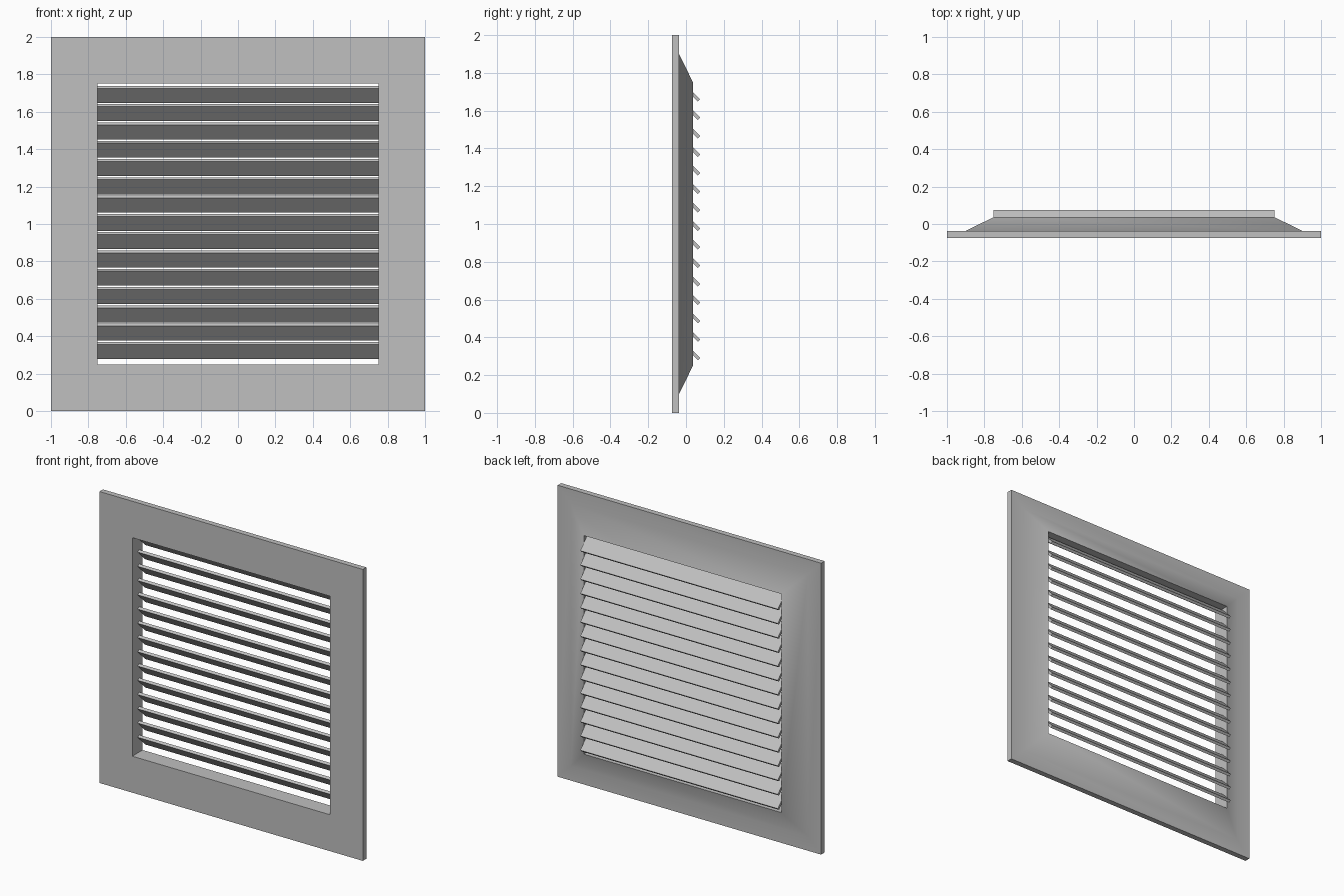
import bpy
import bmesh
from math import radians
from mathutils import Matrix

cube = bpy.data.objects.get("Cube")
if cube:
    bpy.data.objects.remove(cube, do_unlink=True)

grey = bpy.data.materials.new("light_grey")
grey.use_nodes = True
grey.diffuse_color = (0.53, 0.53, 0.53, 1)
grey.node_tree.nodes["Principled BSDF"].inputs["Base Color"].default_value = (0.53, 0.53, 0.53, 1)

MID_Z = 1.0        # height of the vent centre
OPENING = 0.75     # half width of the opening


def add_object(name, bm):
    bmesh.ops.recalc_face_normals(bm, faces=bm.faces)
    mesh = bpy.data.meshes.new(name)
    bm.to_mesh(mesh)
    bm.free()
    mesh.materials.append(grey)
    obj = bpy.data.objects.new(name, mesh)
    bpy.context.collection.objects.link(obj)
    return obj


# Frame: a profile of (half width, depth) swept round a square
profile = [(OPENING, -0.075), (1, -0.075), (1, -0.037), (0.9, -0.037), (OPENING, 0.037)]
bm = bmesh.new()
corners = [(-1, -1), (1, -1), (1, 1), (-1, 1)]
rings = [[bm.verts.new((sx * r, y, MID_Z + sz * r)) for r, y in profile] for sx, sz in corners]
for i, ring in enumerate(rings):
    following = rings[(i + 1) % len(rings)]
    for j in range(len(profile)):
        k = (j + 1) % len(profile)
        bm.faces.new((ring[j], ring[k], following[k], following[j]))
frame = add_object("frame", bm)

# Soft shading across the sloped rear flange, sharp elsewhere
bpy.ops.object.select_all(action="DESELECT")
frame.select_set(True)
bpy.context.view_layer.objects.active = frame
bpy.ops.object.shade_smooth_by_angle(angle=radians(40))

# Louvre slats, sloping down towards the back
COUNT = 15
LOWEST, HIGHEST = 0.324, 1.693
for i in range(COUNT):
    z = LOWEST + (HIGHEST - LOWEST) * i / (COUNT - 1)
    bm = bmesh.new()
    bmesh.ops.create_cube(bm, size=1)
    bmesh.ops.scale(bm, vec=(2 * OPENING, 0.11, 0.018), verts=bm.verts)
    bmesh.ops.transform(bm, matrix=Matrix.Rotation(radians(-45), 4, "X"), verts=bm.verts)
    slat = add_object(f"slat_{i + 1}", bm)
    slat.location = (0, 0.03, z)
